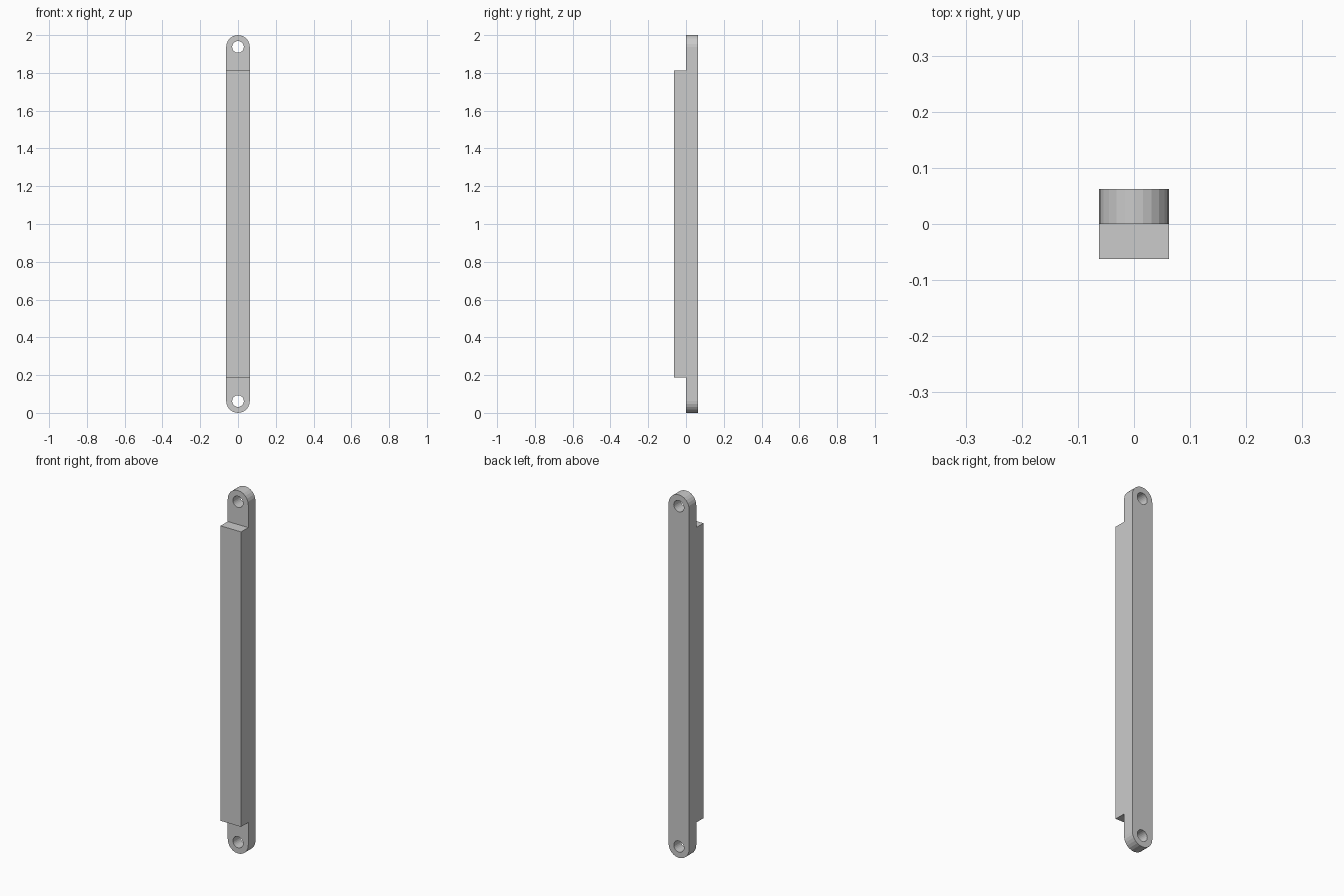
import bpy, bmesh, math

if "Cube" in bpy.data.objects:
    bpy.data.objects.remove(bpy.data.objects["Cube"])

R, HOLE, STEP, H, SEG = 0.0625, 0.031, 0.1875, 2.0, 12

bm = bmesh.new()
cache = {}


def vert(x, z):
    key = (round(x, 5), round(z, 5))
    if key not in cache:
        cache[key] = bm.verts.new((x, 0, z))
    return cache[key]


def arc(radius, zc, sign):
    """Half circle from +x to -x, bulging towards sign * z."""
    return [(radius * math.cos(math.pi * i / SEG),
             zc + sign * radius * math.sin(math.pi * i / SEG)) for i in range(SEG + 1)]


def face(points):
    return bm.faces.new([vert(*p) for p in points])


# Rounded lug at each end, in two halves around the pin hole
for zc, line, out in ((R, STEP, -1), (H - R, H - STEP, 1)):
    face(arc(R, zc, out) + arc(HOLE, zc, out)[::-1])
    face([(R, zc), (R, line), (-R, line), (-R, zc)] + arc(HOLE, zc, -out)[::-1])

# Middle section of the bar
middle = face([(-R, STEP), (R, STEP), (R, H - STEP), (-R, H - STEP)])
bmesh.ops.recalc_face_normals(bm, faces=bm.faces[:])

# Thicken the whole outline to the back
ret = bmesh.ops.extrude_face_region(bm, geom=bm.faces[:], use_keep_orig=True)
for v in (g for g in ret["geom"] if isinstance(g, bmesh.types.BMVert)):
    v.co.y = R

# Raise the middle section to the front
front = [f for f in bm.faces if all(abs(v.co.y) < 1e-6 for v in f.verts)
         and len(f.verts) == 4]
raised = bmesh.ops.extrude_discrete_faces(bm, faces=front)["faces"]
for f in raised:
    for v in f.verts:
        v.co.y = -R

bmesh.ops.recalc_face_normals(bm, faces=bm.faces[:])
mesh = bpy.data.meshes.new("link_bar")
bm.to_mesh(mesh)
bm.free()
bpy.context.collection.objects.link(bpy.data.objects.new("link_bar", mesh))
